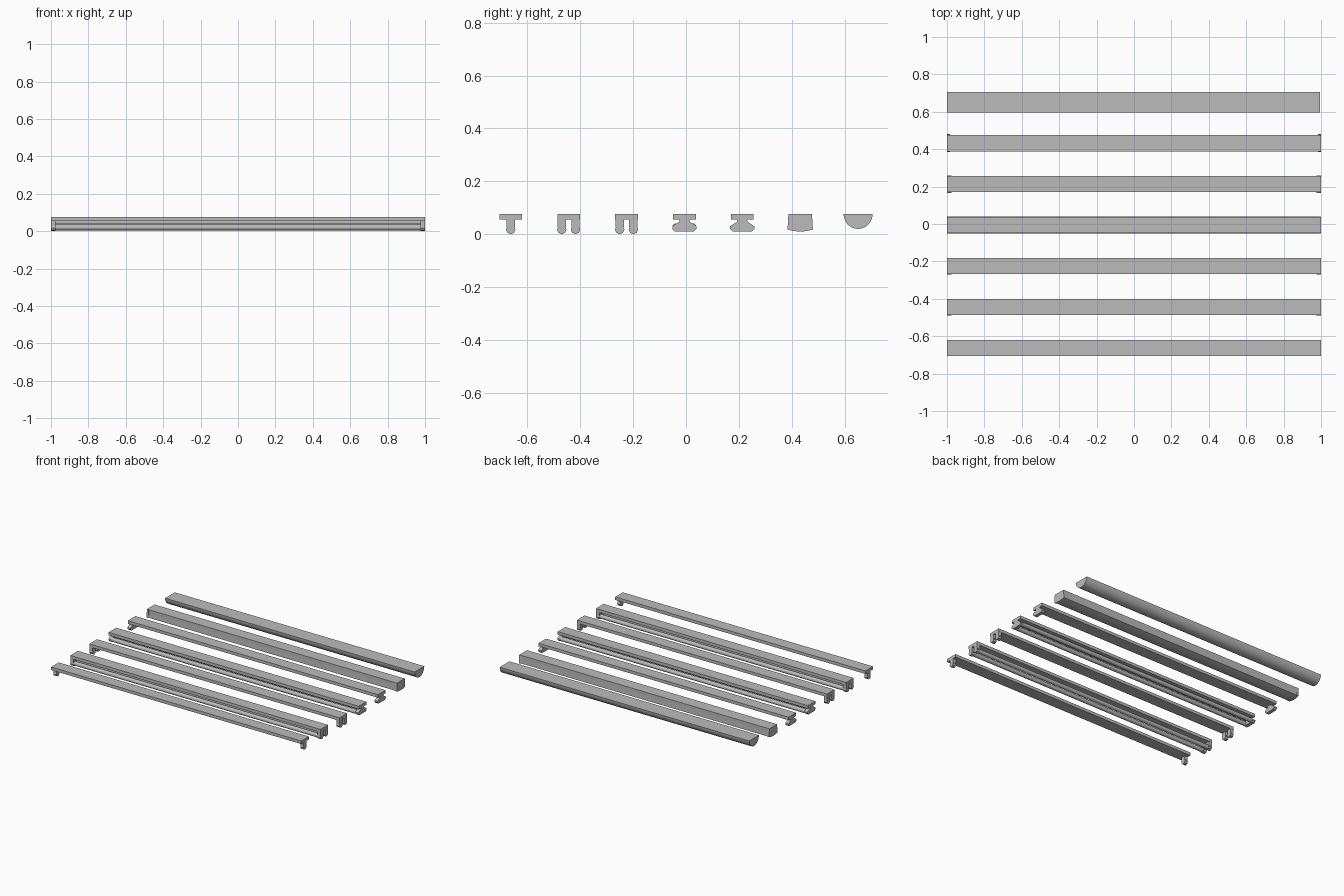
import bpy, bmesh
from math import sin, cos, pi

if "Cube" in bpy.data.objects:
    bpy.data.objects.remove(bpy.data.objects["Cube"])

grey = bpy.data.materials.new("light_grey")
grey.use_nodes = True
colour = (0.5, 0.5, 0.5, 1)
grey.diffuse_color = colour
grey.node_tree.nodes["Principled BSDF"].inputs["Base Color"].default_value = colour

TOP, BASE_Z, HALF = 0.077, 0.055, 0.043
HOLDER = 0.025


def extrude(name, profile, x0, x1):
    """Sweep a closed (y, z) outline along x."""
    mesh = bpy.data.meshes.new(name)
    bm = bmesh.new()
    face = bm.faces.new([bm.verts.new((x0, y, z)) for y, z in profile])
    moved = bmesh.ops.extrude_face_region(bm, geom=[face])["geom"]
    verts = [v for v in moved if isinstance(v, bmesh.types.BMVert)]
    bmesh.ops.translate(bm, verts=verts, vec=(x1 - x0, 0, 0))
    bmesh.ops.recalc_face_normals(bm, faces=bm.faces)
    bm.to_mesh(mesh)
    bm.free()
    mesh.materials.append(grey)
    obj = bpy.data.objects.new(name, mesh)
    bpy.context.collection.objects.link(obj)
    bpy.ops.object.select_all(action='DESELECT')
    obj.select_set(True)
    bpy.context.view_layer.objects.active = obj
    bpy.ops.object.shade_smooth_by_angle(angle=pi / 5)
    return obj


def rect(y, half, z0, z1):
    return [(y - half, z0), (y + half, z0), (y + half, z1), (y - half, z1)]


def circle(y, z, r, n):
    return [(y + r * cos(2 * pi * i / n), z + r * sin(2 * pi * i / n)) for i in range(n)]


def at_ends(name, profile, depth=HOLDER):
    for side, s in (("left", 1), ("right", -1)):
        extrude(f"{name}_{side}", profile, s, s * (1 - depth))


def base(name, y):
    extrude(name + "_base", rect(y, HALF, BASE_Z, TOP), -1, 1)


def tube(name, y, z, r):
    extrude(name, circle(y, z, r, 16), -1 + HOLDER, 1 - HOLDER)


def socket(name, y):
    """Stem with a rounded lamp socket below it."""
    at_ends(name + "_stem", rect(y, 0.016, 0.027, BASE_Z))
    at_ends(name + "_socket", circle(y, 0.018, 0.018, 8))


# Single batten
base("single_batten", -0.663)
socket("single_batten", -0.663)

# Twin battens, with and without tubes
for name, y, lit in (("twin_batten", -0.444, True), ("bare_twin_batten", -0.225, False)):
    base(name, y)
    for label, dy in (("front", -0.026), ("rear", 0.026)):
        socket(f"{name}_{label}", y + dy)
        if lit:
            tube(f"{name}_{label}_tube", y + dy, 0.02, 0.015)

# Wide-holder battens, with and without tubes
half_wing = [(0.036, 0.01), (0.046, 0.02), (0.046, 0.03), (0.02, 0.047), (0.018, BASE_Z)]
for name, y, lit in (("wide_batten", -0.006, True), ("bare_wide_batten", 0.213, False)):
    base(name, y)
    wing = [(y + a, z) for a, z in half_wing] + [(y - a, z) for a, z in reversed(half_wing)]
    at_ends(name + "_holder", wing)
    if lit:
        for label, dy in (("front", -0.031), ("rear", 0.031)):
            tube(f"{name}_{label}_tube", y + dy, 0.026, 0.015)

# Box fitting with a gently bowed diffuser
y = 0.432
bow = [(y + 0.045 * t / 4, 0.011 + 0.008 * (t / 4) ** 2) for t in range(-4, 5)]
extrude("box_fitting_diffuser", bow + [(y + 0.0435, BASE_Z), (y - 0.0435, BASE_Z)], -0.99, 0.99)
extrude("box_fitting_base", rect(y, 0.0435, BASE_Z, TOP), -1, 1)
cap = [(y + 0.048 * t / 4, 0.01 + 0.008 * (t / 4) ** 2) for t in range(-4, 5)]
at_ends("box_fitting_cap", cap + [(y + 0.0445, TOP), (y - 0.0445, TOP)], 0.015)

# Half-round fitting
arc = [(0.651 + 0.055 * cos(pi + pi * i / 16), TOP + 0.057 * sin(pi + pi * i / 16))
       for i in range(17)]
extrude("half_round_fitting", arc, -1, 0.995)
